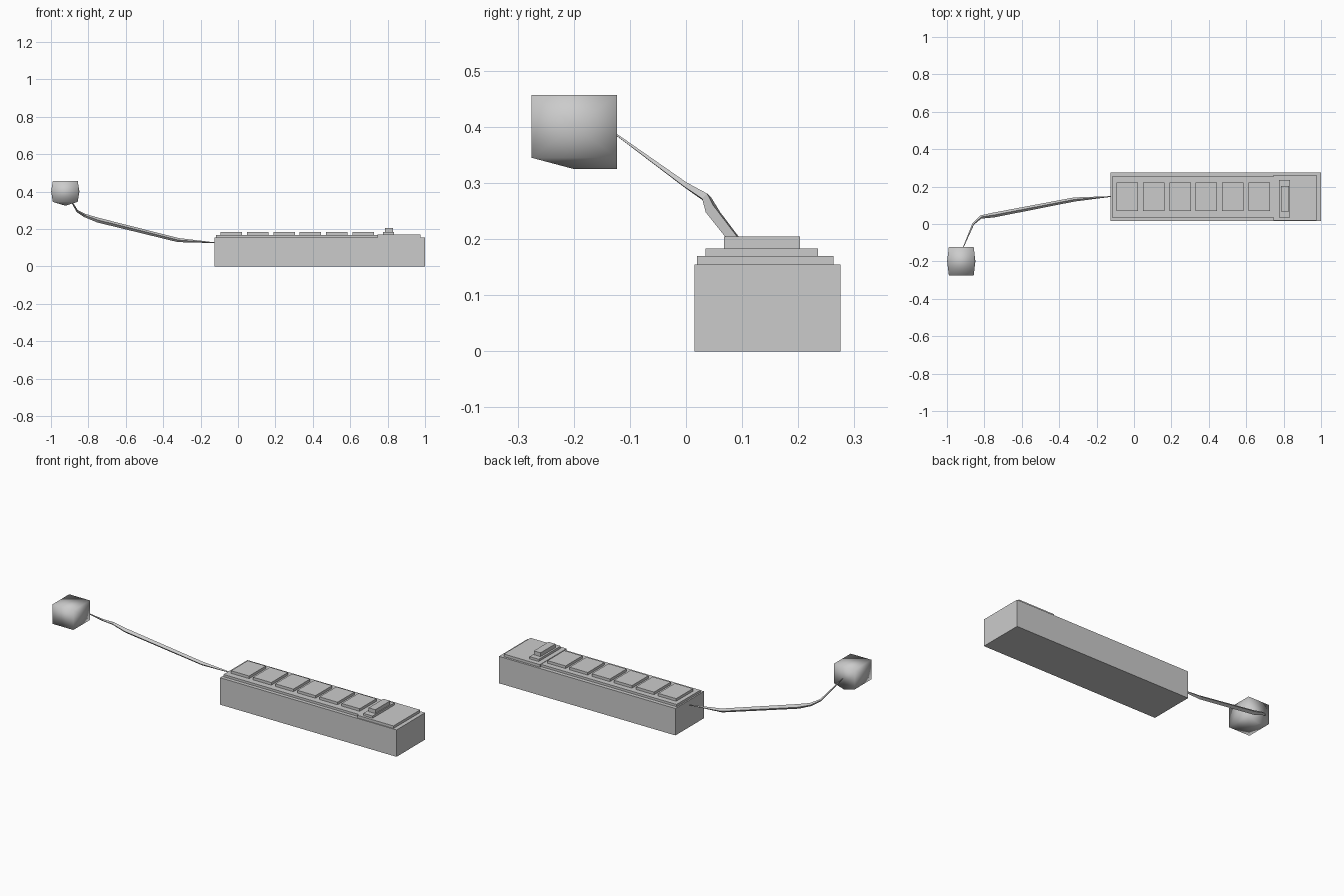
import bpy
import bmesh
from mathutils import Vector

default = bpy.data.objects.get("Cube")
if default:
    bpy.data.objects.remove(default)

grey = bpy.data.materials.new("plain grey")
grey.use_nodes = True
colour = (0.6, 0.6, 0.6, 1)
grey.diffuse_color = colour
grey.node_tree.nodes["Principled BSDF"].inputs["Base Color"].default_value = colour


def box_bmesh(x, y, z):
    """Box spanning the given (low, high) ranges."""
    bm = bmesh.new()
    bmesh.ops.create_cube(bm, size=1)
    for v in bm.verts:
        v.co = [span[0] + (c + 0.5) * (span[1] - span[0])
                for c, span in zip(v.co, (x, y, z))]
    return bm


def finish(name, bm, smooth=False):
    bmesh.ops.recalc_face_normals(bm, faces=bm.faces[:])
    for f in bm.faces:
        f.smooth = smooth
    mesh = bpy.data.meshes.new(name)
    bm.to_mesh(mesh)
    bm.free()
    mesh.materials.append(grey)
    ob = bpy.data.objects.new(name, mesh)
    bpy.context.collection.objects.link(ob)
    return ob


def box(name, x, y, z):
    return finish(name, box_bmesh(x, y, z))


# Long housing with its two raised cover plates
box("housing", (-0.125, 1.0), (0.015, 0.275), (0, 0.155))
box("button_plate", (-0.117, 0.747), (0.036, 0.253), (0.15, 0.168))
box("end_plate", (0.747, 0.977), (0.02, 0.263), (0.15, 0.17))

# Row of six flat buttons
for i in range(6):
    left = -0.093 + i * 0.141
    box(f"button_{i + 1}", (left, left + 0.115), (0.07, 0.222), (0.16, 0.183))

# Slide switch
box("switch_base", (0.774, 0.833), (0.035, 0.235), (0.16, 0.183))
box("switch_knob", (0.785, 0.828), (0.068, 0.203), (0.17, 0.205))

# Block at the far end: bulging sides and a ridged underside
bm = box_bmesh((-0.99, -0.857), (-0.275, -0.123), (0.345, 0.457))
bm.normal_update()
sides = [f for f in bm.faces if abs(f.normal.x) > 0.9]
for f in sides:
    out = Vector((0.009 if f.normal.x > 0 else -0.009, 0, 0))
    for v in bmesh.ops.poke(bm, faces=[f])["verts"]:
        v.co += out
back_edge = next(e for e in bm.edges
                 if all(v.co.y > -0.13 and v.co.z < 0.35 for v in e.verts))
ridge = bmesh.ops.subdivide_edges(bm, edges=[back_edge], cuts=1)
for v in ridge["geom_inner"]:
    if isinstance(v, bmesh.types.BMVert):
        v.co.z -= 0.02
bottom = min(bm.faces, key=lambda f: f.calc_center_median().z)
for v in bmesh.ops.poke(bm, faces=[bottom])["verts"]:
    v.co = (-0.923, -0.2, 0.325)
finish("end_block", bm, smooth=True)

# Tapered four-sided cable: x, y, z, radius
path = [(-0.125, 0.147, 0.127, 0.002), (-0.32, 0.131, 0.141, 0.011),
        (-0.75, 0.048, 0.248, 0.013), (-0.82, 0.037, 0.273, 0.009),
        (-0.86, 0.0, 0.296, 0.006), (-0.913, -0.125, 0.387, 0.002)]
curve = bpy.data.curves.new("cable", "CURVE")
curve.dimensions = "3D"
curve.bevel_depth = 1
curve.bevel_resolution = 0
curve.use_fill_caps = True
spline = curve.splines.new("POLY")
spline.points.add(len(path) - 1)
spline.use_smooth = False
for point, (x, y, z, radius) in zip(spline.points, path):
    point.co = (x, y, z, 1)
    point.radius = radius
curve.materials.append(grey)
cable = bpy.data.objects.new("cable", curve)
bpy.context.collection.objects.link(cable)
